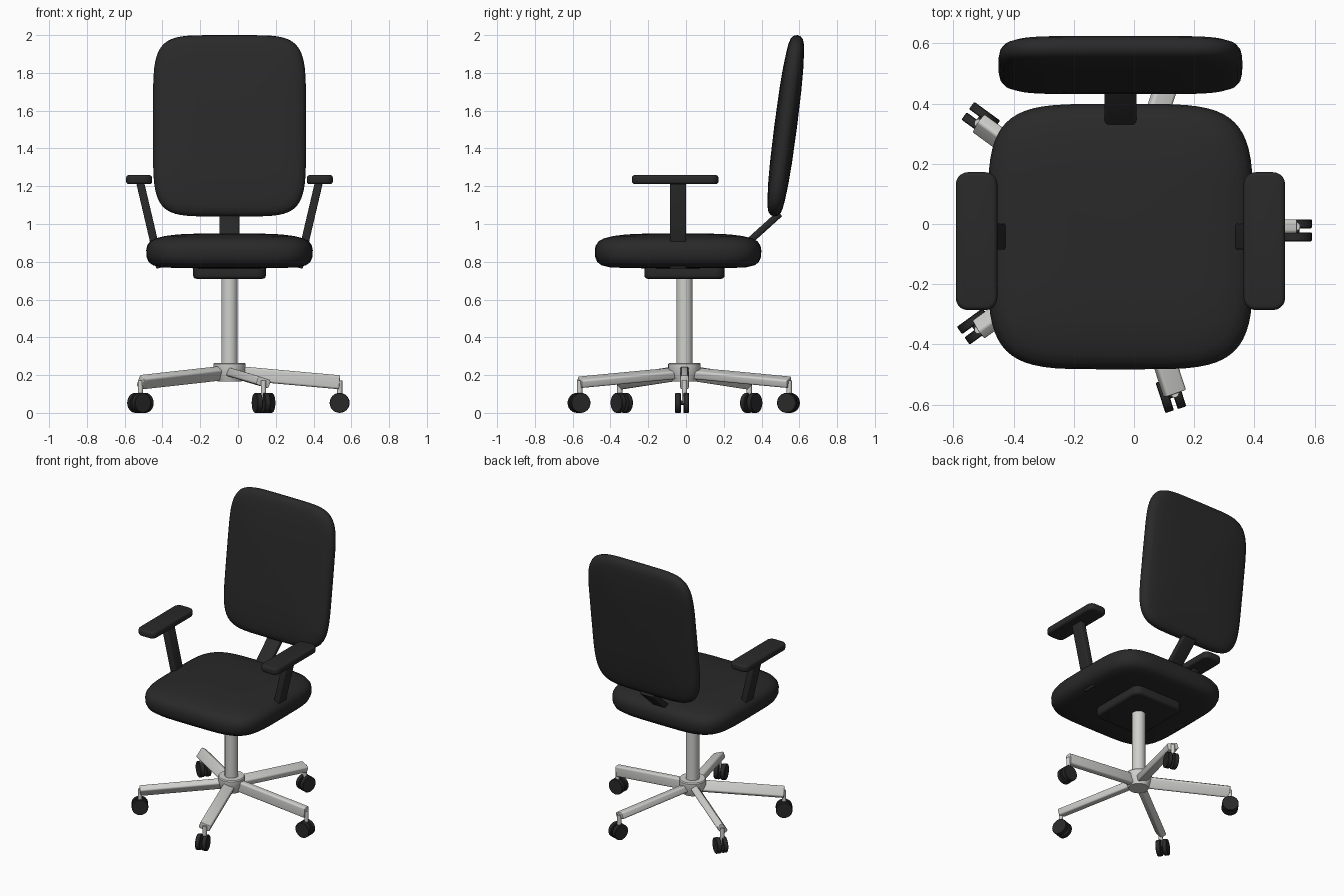
import bpy, bmesh
from math import cos, sin, pi, radians, copysign
from mathutils import Vector, Matrix

cube = bpy.data.objects.get("Cube")
if cube:
    bpy.data.objects.remove(cube, do_unlink=True)

CX, CY = -0.045, -0.008   # axis of the column
UP = Vector((0, 0, 1))


def material(name, rgb, rough):
    m = bpy.data.materials.new(name)
    m.use_nodes = True
    m.diffuse_color = (*rgb, 1)
    bsdf = m.node_tree.nodes["Principled BSDF"]
    bsdf.inputs["Base Color"].default_value = (*rgb, 1)
    bsdf.inputs["Roughness"].default_value = rough
    return m


BLACK = material("black_fabric", (0.022, 0.022, 0.022), 0.8)
METAL = material("light_grey_metal", (0.62, 0.62, 0.60), 0.4)


def finish(name, bm, mat, matrix):
    bmesh.ops.recalc_face_normals(bm, faces=bm.faces)
    me = bpy.data.meshes.new(name)
    bm.to_mesh(me)
    bm.free()
    me.materials.append(mat)
    ob = bpy.data.objects.new(name, me)
    bpy.context.collection.objects.link(ob)
    ob.matrix_world = matrix
    bpy.ops.object.select_all(action='DESELECT')
    ob.select_set(True)
    bpy.context.view_layer.objects.active = ob
    bpy.ops.object.shade_smooth_by_angle(angle=radians(35))
    return ob


def loft(name, hx, hy, profile, power, mat, matrix, sides=64):
    """Stack superellipse rings; profile holds (scale, height), poles closed."""
    bm = bmesh.new()
    rings = []
    for s, z in profile:
        ring = []
        for i in range(sides):
            c, d = cos(2 * pi * i / sides), sin(2 * pi * i / sides)
            x = copysign(abs(c) ** (2 / power), c)
            y = copysign(abs(d) ** (2 / power), d)
            ring.append(bm.verts.new((hx * s * x, hy * s * y, z)))
        rings.append(ring)
    for a, b in zip(rings, rings[1:]):
        for i in range(sides):
            j = (i + 1) % sides
            bm.faces.new((a[i], a[j], b[j], b[i]))
    bm.faces.new(rings[0])
    bm.faces.new(rings[-1])
    return finish(name, bm, mat, matrix)


def block(name, size, corner, edge, mat, matrix):
    """Box with rounded vertical corners and softened rims."""
    bm = bmesh.new()
    bmesh.ops.create_cube(bm, size=1, matrix=Matrix.Diagonal((*size, 1)))
    if corner:
        upright = [e for e in bm.edges
                   if abs(e.verts[0].co.z - e.verts[1].co.z) > 1e-4]
        bmesh.ops.bevel(bm, geom=upright, offset=corner, segments=5,
                        profile=0.5, affect='EDGES')
    if edge:
        rim = [e for e in bm.edges
               if abs(e.verts[0].co.z - e.verts[1].co.z) < 1e-4]
        bmesh.ops.bevel(bm, geom=rim, offset=edge, segments=3,
                        profile=0.5, affect='EDGES')
    return finish(name, bm, mat, matrix)


def bar(name, start, end, width, depth, corner, mat):
    """Rectangular bar between two points, turned the shortest way from upright."""
    a, b = Vector(start), Vector(end)
    turn = UP.rotation_difference(b - a).to_matrix().to_4x4()
    return block(name, (width, depth, (b - a).length), corner, 0.004, mat,
                 Matrix.Translation((a + b) / 2) @ turn)


def at(x, y, z):
    return Matrix.Translation((x, y, z))


# Seat cushion
seat_profile = [(0.02, .950), (.4, .949), (.62, .945), (.78, .936), (.89, .924),
                (.955, .908), (.99, .885), (1, .86), (.995, .825), (.97, .798),
                (.92, .782), (.82, .771), (.6, .766), (.02, .765)]
loft("seat", .441, .441, seat_profile, 4.6, BLACK, at(CX, -0.042, 0))

# Backrest cushion, leaning back
half = [(0.02, .060), (.4, .058), (.62, .054), (.8, .047), (.9, .041),
        (.96, .032), (.99, .018)]
back_profile = half + [(1, 0)] + [(s, -z) for s, z in reversed(half)]
loft("backrest", .405, .484, back_profile, 5.5, BLACK,
     at(CX, 0.528, 1.52) @ Matrix.Rotation(radians(82.6), 4, 'X'))

# Backrest support and mechanism under the seat
bar("back_support", (CX, .32, .895), (CX, .497, 1.055), .105, .036, .012, BLACK)
block("seat_mechanism", (.386, .425, .08), .05, .018, BLACK, at(CX, CY, .75))

# Armrests
for side, label in ((1, "left"), (-1, "right")):
    bar(label + "_arm_post", (CX + side * .367, -.042, .768),
        (CX + side * .472, -.042, 1.215), .042, .086, .006, BLACK)
    block(label + "_arm_pad", (.138, .458, .048), .04, .014, BLACK,
          at(CX + side * .478, -.057, 1.235))

# Column and hub
loft("column", .043, .043, [(1, .2), (1, .74)], 2, METAL, at(CX, CY, 0), 32)
loft("hub", .086, .086, [(.74, .165), (.8, .18), (1, .222), (1, .258), (.94, .265)],
     2, METAL, at(CX, CY, 0), 32)

# Five legs, each with a caster
for k in range(5):
    a = 2 * pi * k / 5
    out = Vector((cos(a), sin(a), 0))
    side = Vector((-sin(a), cos(a), 0))
    axis = Vector((CX, CY, 0))
    tip = axis + out * .583
    n = str(k + 1)
    bar("leg_" + n, axis + out * .03 + UP * .212, tip + UP * .162,
        .074, .046, .012, METAL)
    loft("caster_stem_" + n, .014, .014, [(1, .05), (1, .172)], 2, METAL,
         at(*tip), 16)
    lie = Matrix.Rotation(a, 4, 'Z') @ Matrix.Rotation(pi / 2, 4, 'X')
    hub = tip - side * .013 + UP * .053
    for sgn, tag in ((1, "a"), (-1, "b")):
        loft("caster_wheel_" + n + tag, .053, .053,
             [(.95, -.015), (1, -.012), (1, .012), (.95, .015)], 2, BLACK,
             at(*(hub + side * sgn * .0215)) @ lie, 24)
    loft("caster_axle_" + n, .012, .012, [(1, -.02), (1, .02)], 2, BLACK,
         at(*hub) @ lie, 12)
